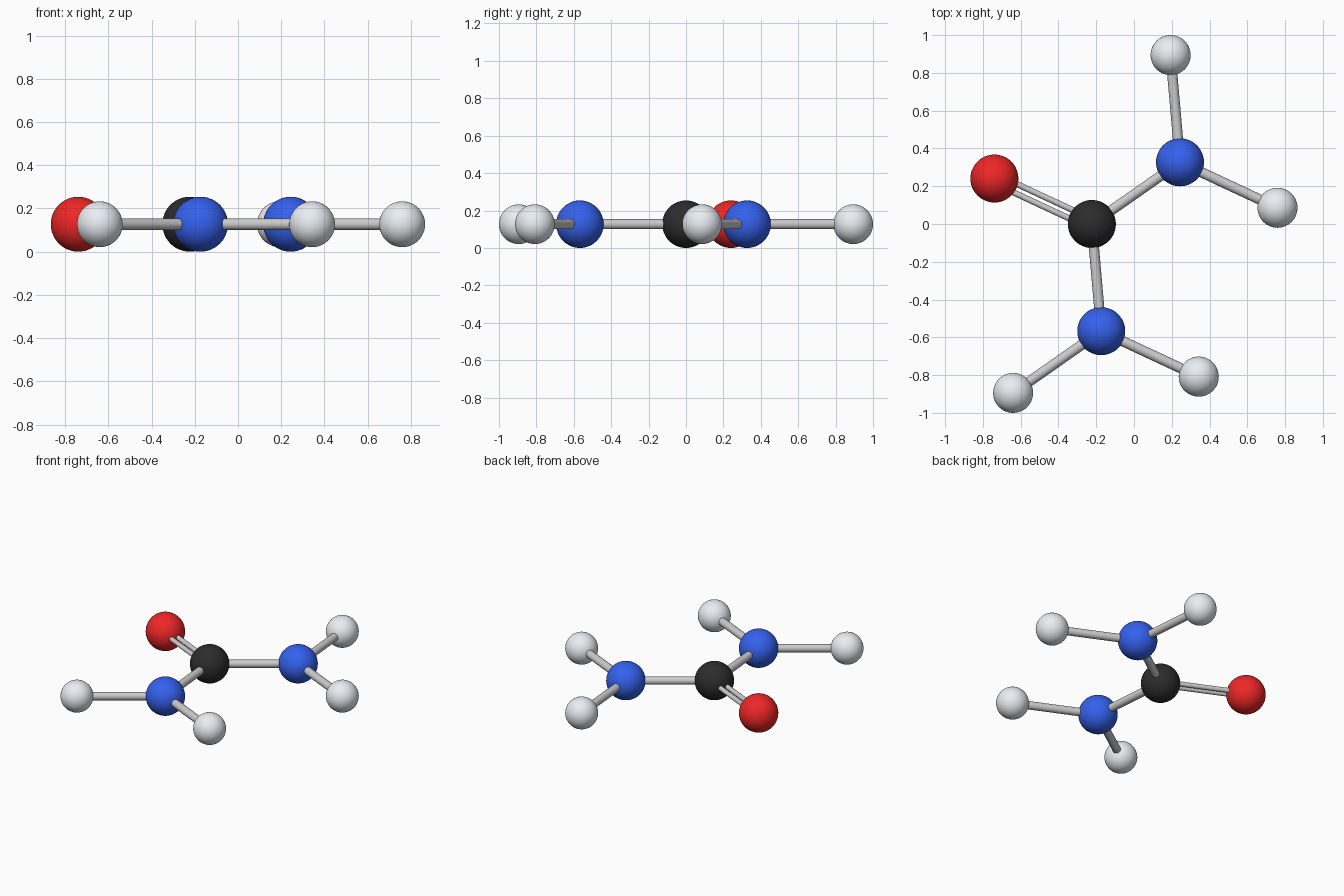
import bpy
from math import radians, cos, sin
from mathutils import Vector

if "Cube" in bpy.data.objects:
    bpy.data.objects.remove(bpy.data.objects["Cube"])

L = 0.5695          # bond length
R_BIG, R_H = 0.127, 0.106
Z = R_BIG


def material(name, rgb):
    m = bpy.data.materials.new(name)
    m.diffuse_color = (*rgb, 1)
    m.use_nodes = True
    m.node_tree.nodes["Principled BSDF"].inputs["Base Color"].default_value = m.diffuse_color
    return m


RED = material("red", (0.85, 0.02, 0.02))
BLUE = material("blue", (0.035, 0.12, 0.85))
BLACK = material("black", (0.025, 0.025, 0.025))
WHITE = material("white", (0.82, 0.86, 0.9))


def atom(name, pos, radius, mat):
    bpy.ops.mesh.primitive_uv_sphere_add(segments=48, ring_count=24, radius=radius, location=pos)
    o = bpy.context.object
    o.name = name
    o.data.materials.append(mat)
    bpy.ops.object.shade_smooth()


def bond(name, a, b, radius=0.027, offset=0.0):
    d = b - a
    side = Vector((-d.y, d.x, 0)).normalized() * offset
    bpy.ops.mesh.primitive_cylinder_add(vertices=24, radius=radius, depth=d.length,
                                        location=(a + b) / 2 + side)
    o = bpy.context.object
    o.name = name
    o.rotation_euler = d.to_track_quat('Z', 'Y').to_euler()
    bpy.ops.object.shade_smooth_by_angle()


def step(p, deg):
    return p + Vector((cos(radians(deg)), sin(radians(deg)), 0)) * L


# central carbon and oxygen with its double bond
carbon = Vector((-0.223, 0, Z))
oxygen = step(carbon, 155)
atom("carbon_atom", carbon, R_BIG, BLACK)
atom("oxygen_atom", oxygen, R_BIG, RED)
for i, off in enumerate((-0.024, 0.024)):
    bond(f"double_bond_{i + 1}", carbon, oxygen, 0.016, off)

# two nitrogen branches, each with two hydrogens
for side, angle, h_angles in (("back", 35, (95, -25)), ("front", 275, (215, -25))):
    nitrogen = step(carbon, angle)
    atom(f"{side}_nitrogen_atom", nitrogen, R_BIG, BLUE)
    bond(f"{side}_carbon_nitrogen_bond", carbon, nitrogen)
    for i, ha in enumerate(h_angles):
        hydrogen = step(nitrogen, ha)
        atom(f"{side}_hydrogen_atom_{i + 1}", hydrogen, R_H, WHITE)
        bond(f"{side}_hydrogen_bond_{i + 1}", nitrogen, hydrogen)
